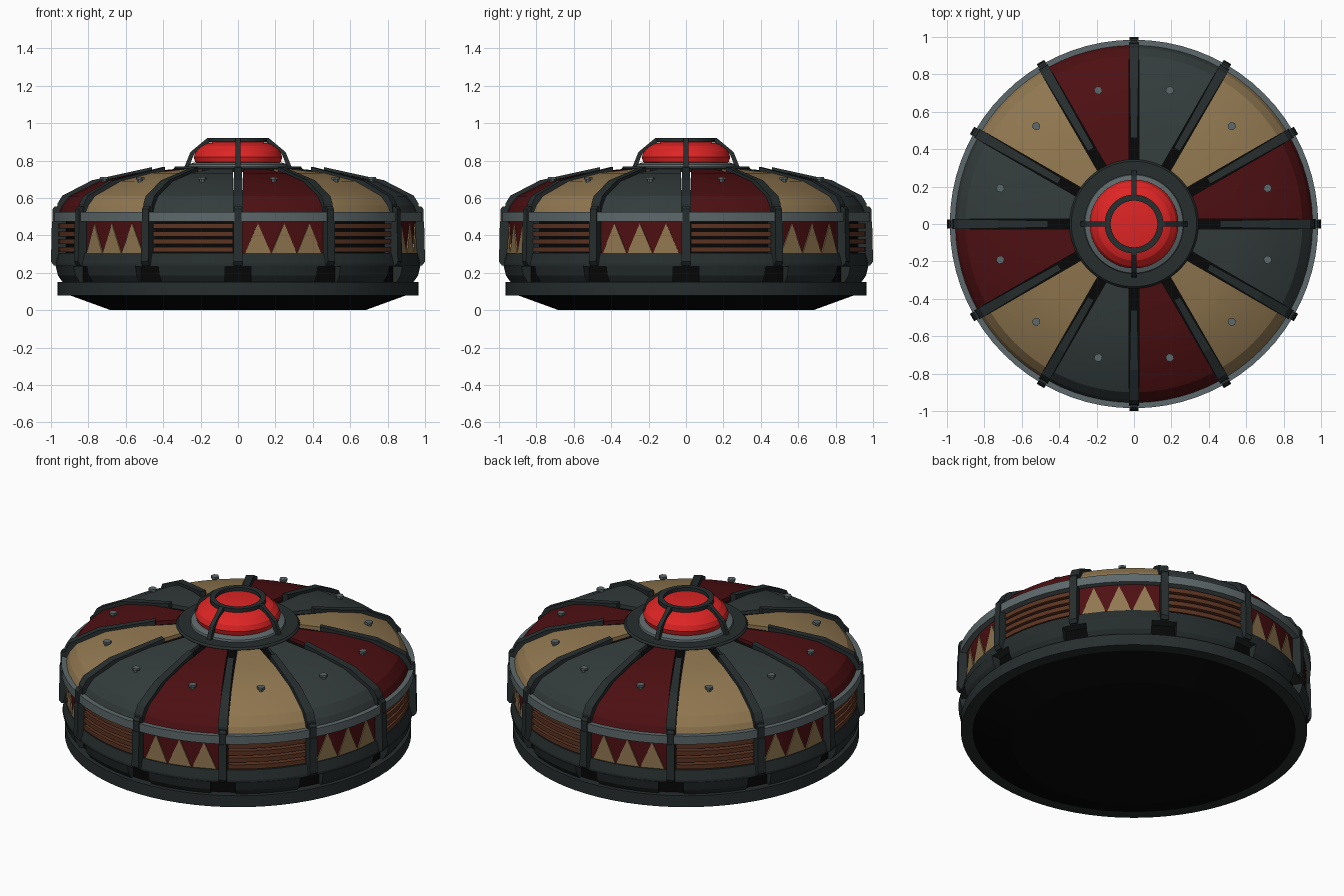
import bpy, bmesh
from math import radians, sin, cos, asin, pi

cube = bpy.data.objects.get("Cube")
if cube:
    bpy.data.objects.remove(cube)


def material(name, r, g, b):
    m = bpy.data.materials.new(name)
    m.use_nodes = True
    m.diffuse_color = (r, g, b, 1)
    bsdf = m.node_tree.nodes["Principled BSDF"]
    bsdf.inputs["Base Color"].default_value = (r, g, b, 1)
    bsdf.inputs["Roughness"].default_value = 0.6
    return m


slate = material("slate", 0.034, 0.045, 0.045)
frame = material("dark frame", 0.02, 0.027, 0.027)
black = material("black", 0.002, 0.002, 0.002)
steel = material("steel grey", 0.11, 0.14, 0.145)
maroon = material("maroon", 0.075, 0.005, 0.006)
tan = material("tan", 0.28, 0.185, 0.08)
brown = material("brown", 0.11, 0.035, 0.016)
red = material("lamp red", 0.74, 0.018, 0.018)


def finish(bm, name, *mats):
    bmesh.ops.remove_doubles(bm, verts=bm.verts, dist=1e-5)
    bmesh.ops.recalc_face_normals(bm, faces=bm.faces)
    mesh = bpy.data.meshes.new(name)
    bm.to_mesh(mesh)
    bm.free()
    for m in mats:
        mesh.materials.append(m)
    ob = bpy.data.objects.new(name, mesh)
    bpy.context.collection.objects.link(ob)
    bpy.ops.object.select_all(action='DESELECT')
    ob.select_set(True)
    bpy.context.view_layer.objects.active = ob
    bpy.ops.object.shade_smooth_by_angle(angle=radians(14))
    return ob


def ring(name, profile, mat, steps=72):
    """Closed (r, z) profile turned all the way round."""
    bm = bmesh.new()
    rows = [[bm.verts.new((r * cos(a), r * sin(a), z)) for r, z in profile]
            for a in (2 * pi * i / steps for i in range(steps))]
    n = len(profile)
    for i in range(steps):
        p, q = rows[i], rows[(i + 1) % steps]
        for j in range(n):
            k = (j + 1) % n
            if profile[j][0] or profile[k][0]:
                bm.faces.new((p[j], p[k], q[k], q[j]))
    return finish(bm, name, mat)


def sector(bm, profile, index, gap, mat=0, steps=6):
    """One twelfth of a ring, with sides parallel to the ribs."""
    rows = []
    for s in range(steps + 1):
        row = []
        for r, z in profile:
            inset = asin(gap / r)
            a = radians(30 * index) + inset + (pi / 6 - 2 * inset) * s / steps
            row.append(bm.verts.new((r * cos(a), r * sin(a), z)))
        rows.append(row)
    n = len(profile)
    faces = [bm.faces.new(rows[0]), bm.faces.new(rows[-1])]
    for p, q in zip(rows, rows[1:]):
        for j in range(n):
            k = (j + 1) % n
            faces.append(bm.faces.new((p[j], p[k], q[k], q[j])))
    for f in faces:
        f.material_index = mat


def prism(bm, ends, angle, mat=0):
    """Join two matching outlines of (radial, tangent, z) points."""
    c, s = cos(radians(angle)), sin(radians(angle))
    a, b = [[bm.verts.new((r * c - t * s, r * s + t * c, z)) for r, t, z in e]
            for e in ends]
    n = len(a)
    faces = [bm.faces.new(a), bm.faces.new(b)]
    for j in range(n):
        k = (j + 1) % n
        faces.append(bm.faces.new((a[j], a[k], b[k], b[j])))
    for f in faces:
        f.material_index = mat


def bar(bm, outline, half, angle, inner_half=None):
    """Radial (r, z) outline given a width, optionally narrower inward."""
    r0, r1 = min(p[0] for p in outline), max(p[0] for p in outline)
    inner = half if inner_half is None else inner_half

    def width(r):
        return inner + (half - inner) * (r - r0) / (r1 - r0)
    prism(bm, [[(r, side * width(r), z) for r, z in outline] for side in (-1, 1)], angle)


def box(r0, r1, z0, z1):
    return [(r0, z0), (r1, z0), (r1, z1), (r0, z1)]


# Hull core, base and trim rings
ring("hull_core", [(0, 0), (0.68, 0), (0.9, 0.08), (0.92, 0.1), (0.92, 0.53), (0, 0.53)], black)
ring("base_ring", box(0.895, 0.965, 0.08, 0.15), frame)
ring("lower_band", [(0.91, 0.235), (0.975, 0.235), (0.975, 0.25), (0.96, 0.305), (0.91, 0.305)], frame)
ring("rim_ring", box(0.91, 0.985, 0.475, 0.525), steel)

# Skirt plates with openings between them
bm = bmesh.new()
for i in range(12):
    sector(bm, [(0.9, 0.15), (0.94, 0.15), (0.965, 0.185), (0.978, 0.238), (0.9, 0.238)], i, 0.07)
finish(bm, "skirt_plates", frame)

# Side band: slatted vents alternate with toothed panels
vents, teeth = bmesh.new(), bmesh.new()
for i in range(12):
    if i % 2 == 0:
        for k in range(4):
            z = 0.311 + 0.042 * k
            sector(vents, box(0.915, 0.96, z, z + 0.027), i, 0.028)
    else:
        sector(teeth, box(0.915, 0.95, 0.3, 0.478), i, 0.01)
        for k in (-1, 0, 1):
            tri = [(-0.069, 0.307), (0.069, 0.307), (0, 0.465)]
            prism(teeth, [[(r, t, z) for t, z in tri] for r in (0.948, 0.955)],
                  30 * i + 15 + 8.6 * k, 1)
finish(vents, "vent_slats", brown)
finish(teeth, "toothed_panels", maroon, tan)

# Dome panels in three repeating colours, each with a bolt
panels, bolts = bmesh.new(), bmesh.new()
shell = [(0.955, 0.525), (0.94, 0.56), (0.9, 0.61), (0.74, 0.69), (0.55, 0.733), (0.32, 0.757),
         (0.32, 0.735), (0.55, 0.708), (0.73, 0.665), (0.88, 0.59), (0.92, 0.525)]
for i in range(12):
    sector(panels, shell, i, 0.027, i % 3)
    a = radians(30 * i + 15)
    for r, z0, z1 in ((0.014, 0.68, 0.7), (0.023, 0.698, 0.712)):
        hexes = [[(0.74 + r * cos(k * pi / 3), r * sin(k * pi / 3), z) for k in range(6)]
                 for z in (z0, z1)]
        prism(bolts, hexes, 30 * i + 15)
finish(panels, "dome_panels", maroon, tan, slate)
finish(bolts, "panel_bolts", steel)

# Ribs, posts and rim clamps at every seam
ribs, posts = bmesh.new(), bmesh.new()
rib = [(0.97, 0.525), (0.965, 0.57), (0.94, 0.612), (0.78, 0.695), (0.46, 0.765),
       (0.46, 0.71), (0.76, 0.645), (0.9, 0.57), (0.91, 0.525)]
post = [(0.91, 0.24), (0.985, 0.24), (1.0, 0.26), (0.995, 0.475), (0.91, 0.475)]
clamp = [(0.95, 0.47), (0.992, 0.47), (0.992, 0.54), (0.98, 0.555), (0.95, 0.555)]
for i in range(12):
    bar(ribs, rib, 0.027, 30 * i, 0.018)
    bar(posts, post, 0.023, 30 * i)
    bar(posts, clamp, 0.02, 30 * i)
finish(ribs, "dome_ribs", frame)
finish(posts, "side_posts", frame)

# Hub, lamp and its guard
ring("hub_collar", [(0.2, 0.74), (0.335, 0.74), (0.345, 0.757), (0.335, 0.768), (0.2, 0.768)], frame)
ring("lamp_seat", [(0.18, 0.76), (0.268, 0.76), (0.262, 0.78), (0.235, 0.79), (0.18, 0.79)], steel)
ring("lamp", [(0, 0.77), (0.2, 0.77), (0.23, 0.795), (0.237, 0.82), (0.225, 0.85),
              (0.195, 0.878), (0.16, 0.894), (0.12, 0.902), (0, 0.904)], red)
ring("guard_ring", box(0.125, 0.157, 0.9, 0.922), frame, 48)
bm = bmesh.new()
strut = [(0.15, 0.922), (0.165, 0.92), (0.255, 0.845), (0.287, 0.765),
         (0.262, 0.765), (0.235, 0.835), (0.15, 0.9)]
for i in range(4):
    bar(bm, strut, 0.013, 90 * i)
finish(bm, "guard_struts", frame)
